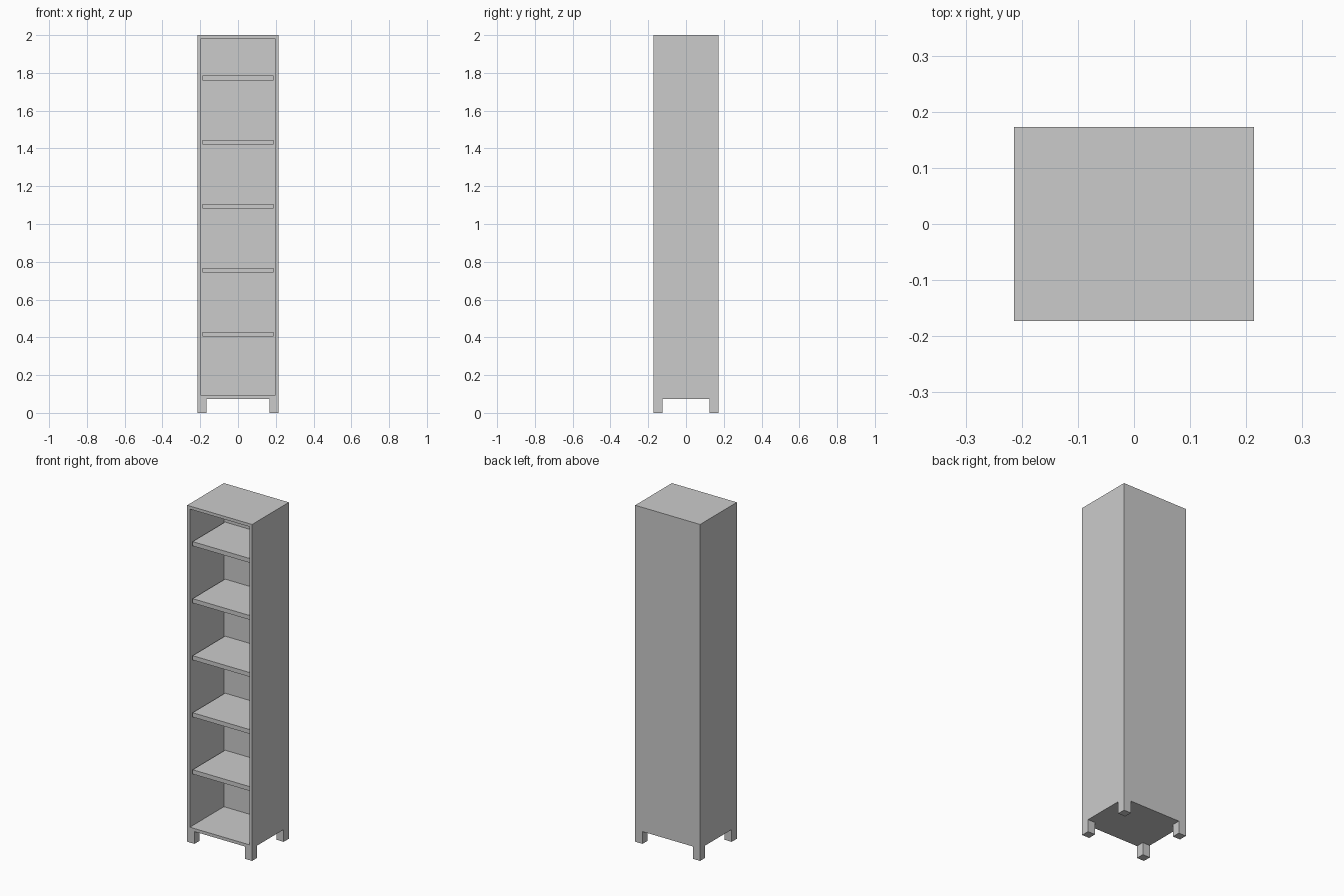
import bpy, bmesh
from mathutils import Matrix

if "Cube" in bpy.data.objects:
    bpy.data.objects.remove(bpy.data.objects["Cube"])

W, D, H = 0.427, 0.345, 2.0      # overall size
T = 0.0256                       # panel thickness
LEG, LEG_H = 0.048, 0.073        # foot width and height
RECESS = 0.015                   # shelf setback from the front


def box(bm, lo, hi):
    size = [b - a for a, b in zip(lo, hi)]
    mid = [(a + b) / 2 for a, b in zip(lo, hi)]
    bmesh.ops.create_cube(bm, size=1, matrix=Matrix.Translation(mid) @ Matrix.Diagonal((*size, 1)))


def finish(bm, name):
    bmesh.ops.recalc_face_normals(bm, faces=bm.faces[:])
    mesh = bpy.data.meshes.new(name)
    bm.to_mesh(mesh)
    bm.free()
    obj = bpy.data.objects.new(name, mesh)
    bpy.context.collection.objects.link(obj)


def extrude(bm, faces, axis, target):
    new = bmesh.ops.extrude_discrete_faces(bm, faces=faces)["faces"]
    for v in {v for f in new for v in f.verts}:
        v.co[axis] = target


# Cabinet shell: box with a hollowed front
bm = bmesh.new()
box(bm, (-W / 2, -D / 2, LEG_H), (W / 2, D / 2, H))
bm.normal_update()
front = min(bm.faces, key=lambda f: f.calc_center_median().y)
bmesh.ops.inset_region(bm, faces=[front], thickness=T)
extrude(bm, [front], 1, D / 2 - T)
bm.normal_update()


# Feet: corner squares of the underside pulled down to the floor
def underside():
    return [f for f in bm.faces if all(abs(v.co.z - LEG_H) < 1e-5 for v in f.verts)]


for axis, half in ((0, W / 2), (1, D / 2)):
    for s in (-1, 1):
        co, no = [0, 0, 0], [0, 0, 0]
        co[axis], no[axis] = s * (half - LEG), 1
        faces = underside()
        geom = faces + list({e for f in faces for e in f.edges}) + list({v for f in faces for v in f.verts})
        bmesh.ops.bisect_plane(bm, geom=geom, plane_co=co, plane_no=no)
corners = [f for f in underside()
           if abs(f.calc_center_median().x) > W / 2 - LEG and abs(f.calc_center_median().y) > D / 2 - LEG]
extrude(bm, corners, 2, 0)
finish(bm, "cabinet_shell")

# Five evenly spaced shelves
for i in range(5):
    bm = bmesh.new()
    top = 0.429 + 0.339 * i
    box(bm, (-W / 2 + T, -D / 2 + RECESS, top - T), (W / 2 - T, D / 2 - T, top))
    finish(bm, f"shelf_{i + 1}")
